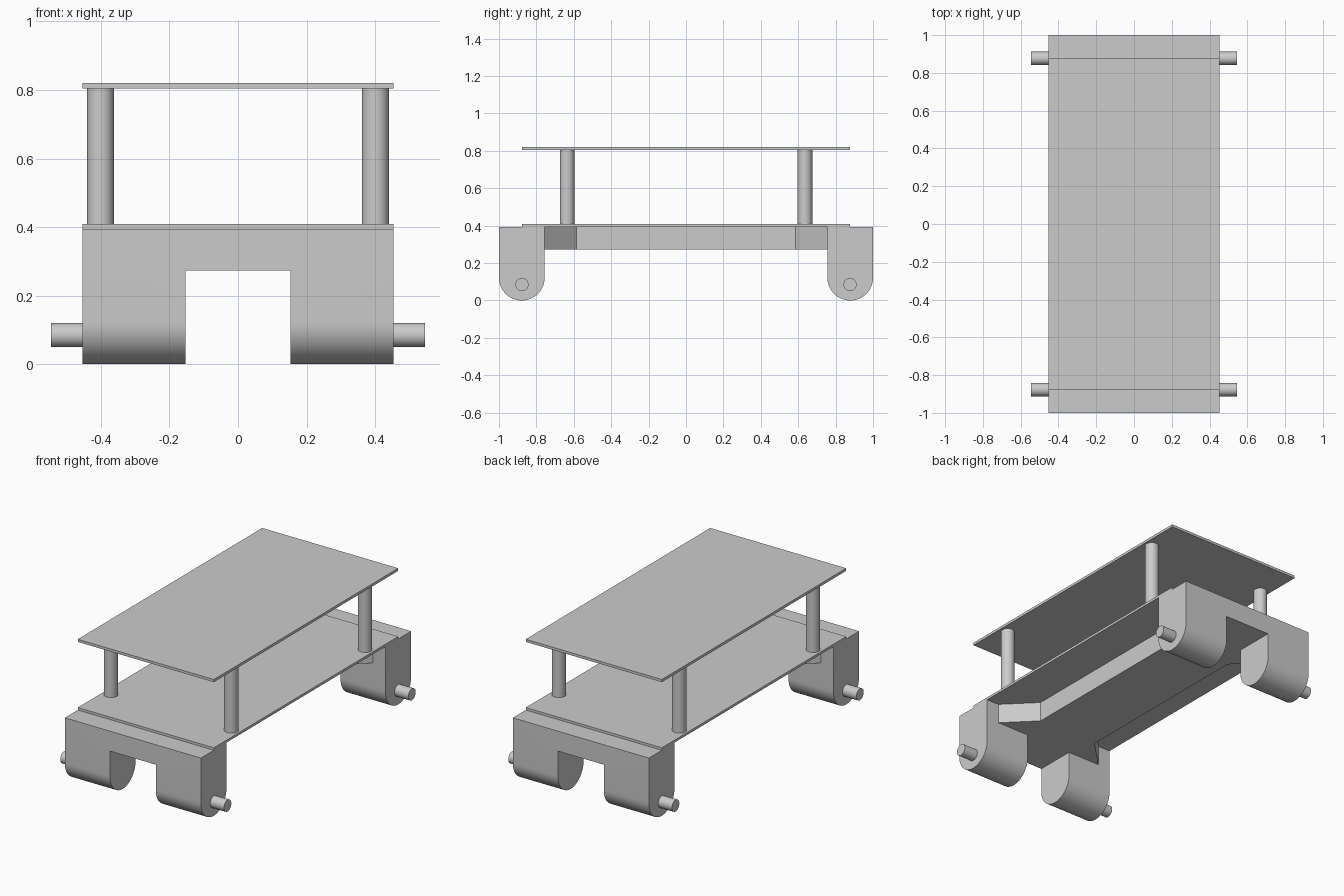
import bpy, bmesh, math
from mathutils import Matrix, Vector

cube = bpy.data.objects.get("Cube")
if cube:
    bpy.data.objects.remove(cube, do_unlink=True)

# Single plain grey finish
grey = bpy.data.materials.new("light_grey")
grey.use_nodes = True
colour = (0.6, 0.6, 0.6, 1)
grey.diffuse_color = colour
grey.node_tree.nodes["Principled BSDF"].inputs["Base Color"].default_value = colour

HALF_W = 0.453      # half width of decks and end blocks
DECK_Y = 0.877      # half length of decks, also the axle line
BLOCK_IN = 0.756    # inner face of an end block
BLOCK_TOP = 0.394
SLOT_TOP = 0.274


def finish(name, bm):
    bmesh.ops.recalc_face_normals(bm, faces=bm.faces)
    mesh = bpy.data.meshes.new(name)
    bm.to_mesh(mesh)
    bm.free()
    mesh.materials.append(grey)
    obj = bpy.data.objects.new(name, mesh)
    bpy.context.collection.objects.link(obj)
    return obj


def select(obj):
    bpy.ops.object.select_all(action='DESELECT')
    obj.select_set(True)
    bpy.context.view_layer.objects.active = obj


def smooth(obj):
    select(obj)
    bpy.ops.object.shade_smooth_by_angle(angle=math.radians(30))


def prism(name, points, sweep):
    """Close a profile and sweep it along a vector."""
    bm = bmesh.new()
    face = bm.faces.new([bm.verts.new(p) for p in points])
    new = bmesh.ops.extrude_face_region(bm, geom=[face])["geom"]
    verts = [v for v in new if isinstance(v, bmesh.types.BMVert)]
    bmesh.ops.translate(bm, verts=verts, vec=Vector(sweep))
    return finish(name, bm)


def box(name, x, y, z0, z1, centre_y=0):
    corners = [(-x, centre_y - y, z0), (x, centre_y - y, z0),
               (x, centre_y + y, z0), (-x, centre_y + y, z0)]
    return prism(name, corners, (0, 0, z1 - z0))


def cylinder(name, radius, length, centre, along_x=False):
    bm = bmesh.new()
    turn = Matrix.Rotation(math.pi / 2, 4, 'Y') if along_x else Matrix()
    bmesh.ops.create_cone(bm, cap_ends=True, segments=40, radius1=radius,
                          radius2=radius, depth=length,
                          matrix=Matrix.Translation(centre) @ turn)
    obj = finish(name, bm)
    smooth(obj)


# Two thin decks
box("lower_deck", HALF_W, DECK_Y, BLOCK_TOP, 0.409)
box("upper_deck", HALF_W, DECK_Y, 0.804, 0.82)

# Centre beam, flared at 45 degrees where it meets the end blocks
waist, flare, bend = 0.2, 0.37, 0.586
half = [(flare, -BLOCK_IN), (waist, -bend), (waist, bend), (flare, BLOCK_IN)]
outline = half + [(-x, y) for x, y in reversed(half)]
prism("centre_beam", [(x, y, SLOT_TOP) for x, y in outline],
      (0, 0, BLOCK_TOP - SLOT_TOP))

for end, side_y in (("front", -1), ("back", 1)):
    # End block with a round foot, slotted into two legs
    mid = (1 + BLOCK_IN) / 2
    radius = (1 - BLOCK_IN) / 2
    steps = 32
    profile = [(-HALF_W, side_y * 1, BLOCK_TOP)]
    for i in range(steps + 1):
        a = math.pi * i / steps
        profile.append((-HALF_W, side_y * (mid + radius * math.cos(a)),
                        radius - radius * math.sin(a)))
    profile.append((-HALF_W, side_y * BLOCK_IN, BLOCK_TOP))
    block = prism(end + "_block", profile, (2 * HALF_W, 0, 0))
    cutter = box("slot_cutter", 0.153, 0.2, -0.1, SLOT_TOP, side_y * mid)
    cutter.hide_render = True
    cut = block.modifiers.new("slot", 'BOOLEAN')
    cut.operation = 'DIFFERENCE'
    cut.solver = 'EXACT'
    cut.object = cutter
    select(block)
    bpy.ops.object.modifier_apply(modifier=cut.name)
    bpy.data.objects.remove(cutter, do_unlink=True)
    smooth(block)

    for side, side_x in (("left", 1), ("right", -1)):
        # Stub axle and deck post at each corner
        cylinder(f"{end}_{side}_axle", 0.035, 0.12,
                 (side_x * 0.485, side_y * DECK_Y, 0.085), along_x=True)
        cylinder(f"{end}_{side}_post", 0.039, 0.4,
                 (side_x * 0.401, side_y * 0.636, 0.606))
